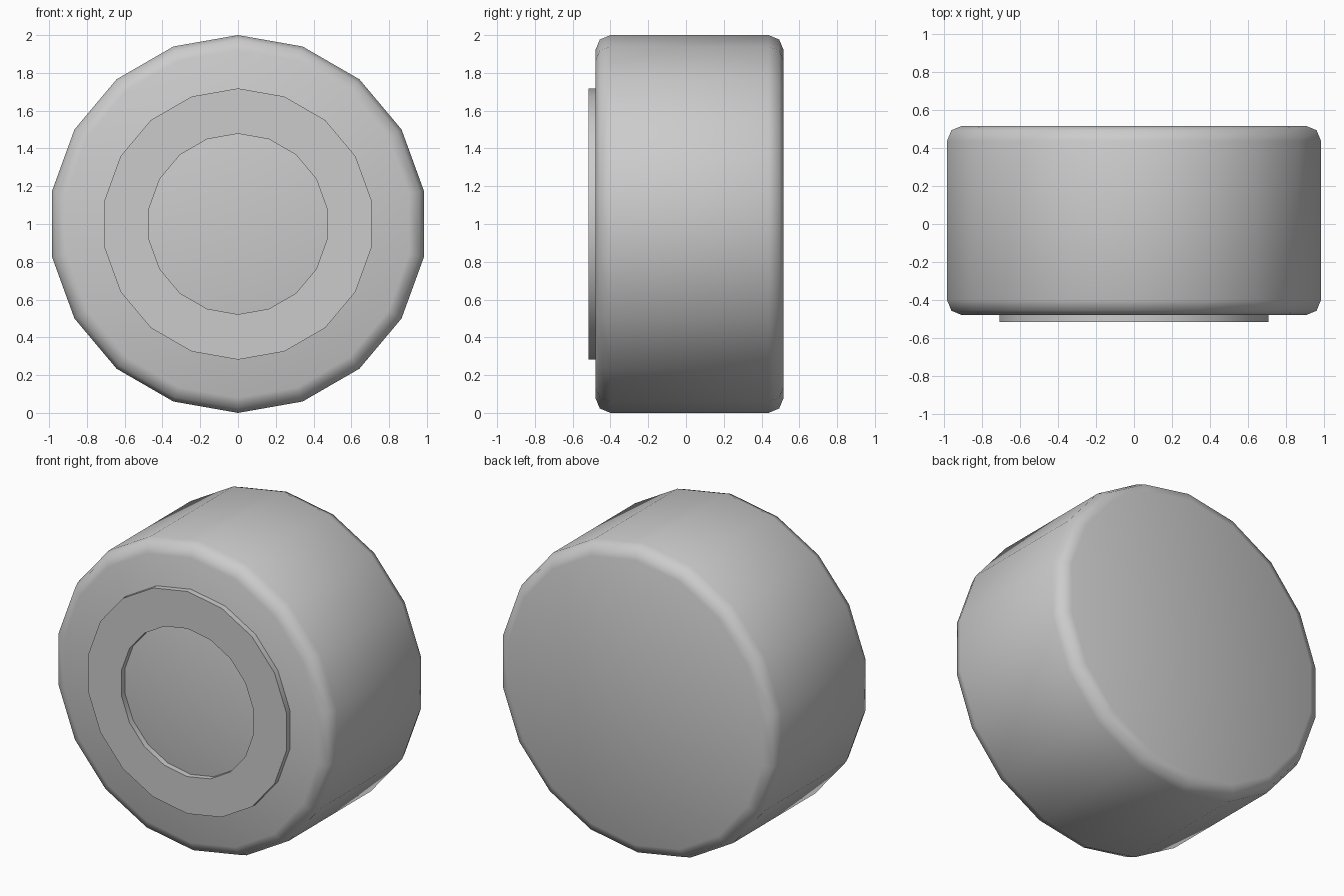
import bpy, bmesh, math

if "Cube" in bpy.data.objects:
    bpy.data.objects.remove(bpy.data.objects["Cube"])

SIDES = 18


def lathe(name, profile, caps):
    """Revolve (radius, y) points round a front-to-back axis at z = 1."""
    bm = bmesh.new()
    rings = []
    for r, y in profile:
        rings.append([bm.verts.new((r * math.sin(math.tau * i / SIDES), y,
                                    1 + r * math.cos(math.tau * i / SIDES)))
                      for i in range(SIDES)])
    for a, b in zip(rings, rings[1:]):
        for i in range(SIDES):
            j = (i + 1) % SIDES
            bm.faces.new((a[i], a[j], b[j], b[i]))
    if caps:
        bm.faces.new(rings[0][::-1])
        bm.faces.new(rings[-1])
    # Make the faces point away from the solid
    bm.normal_update()
    if caps:
        bmesh.ops.recalc_face_normals(bm, faces=bm.faces)
    elif bm.faces[:][SIDES].normal.y > 0 if bm.faces.ensure_lookup_table() is None else False:
        bmesh.ops.reverse_faces(bm, faces=bm.faces)
    mesh = bpy.data.meshes.new(name)
    bm.to_mesh(mesh)
    bm.free()
    obj = bpy.data.objects.new(name, mesh)
    bpy.context.collection.objects.link(obj)
    bpy.ops.object.select_all(action='DESELECT')
    obj.select_set(True)
    bpy.context.view_layer.objects.active = obj
    bpy.ops.object.shade_smooth_by_angle(angle=math.radians(60))
    return obj


# Drum body with rounded rims
FRONT, BACK, BEVEL = -0.48, 0.517, 0.08
rim = [(1 - BEVEL * (1 - math.sin(t)), BEVEL * (1 - math.cos(t)))
       for t in (0, math.pi / 4, math.pi / 2)]
lathe("drum_body",
      [(r, FRONT + d) for r, d in rim] + [(r, BACK - d) for r, d in reversed(rim)],
      caps=True)

# Raised flat ring on the front face
lathe("front_ring", [(0.718, FRONT), (0.718, -0.517), (0.478, -0.517), (0.478, FRONT)],
      caps=False)
